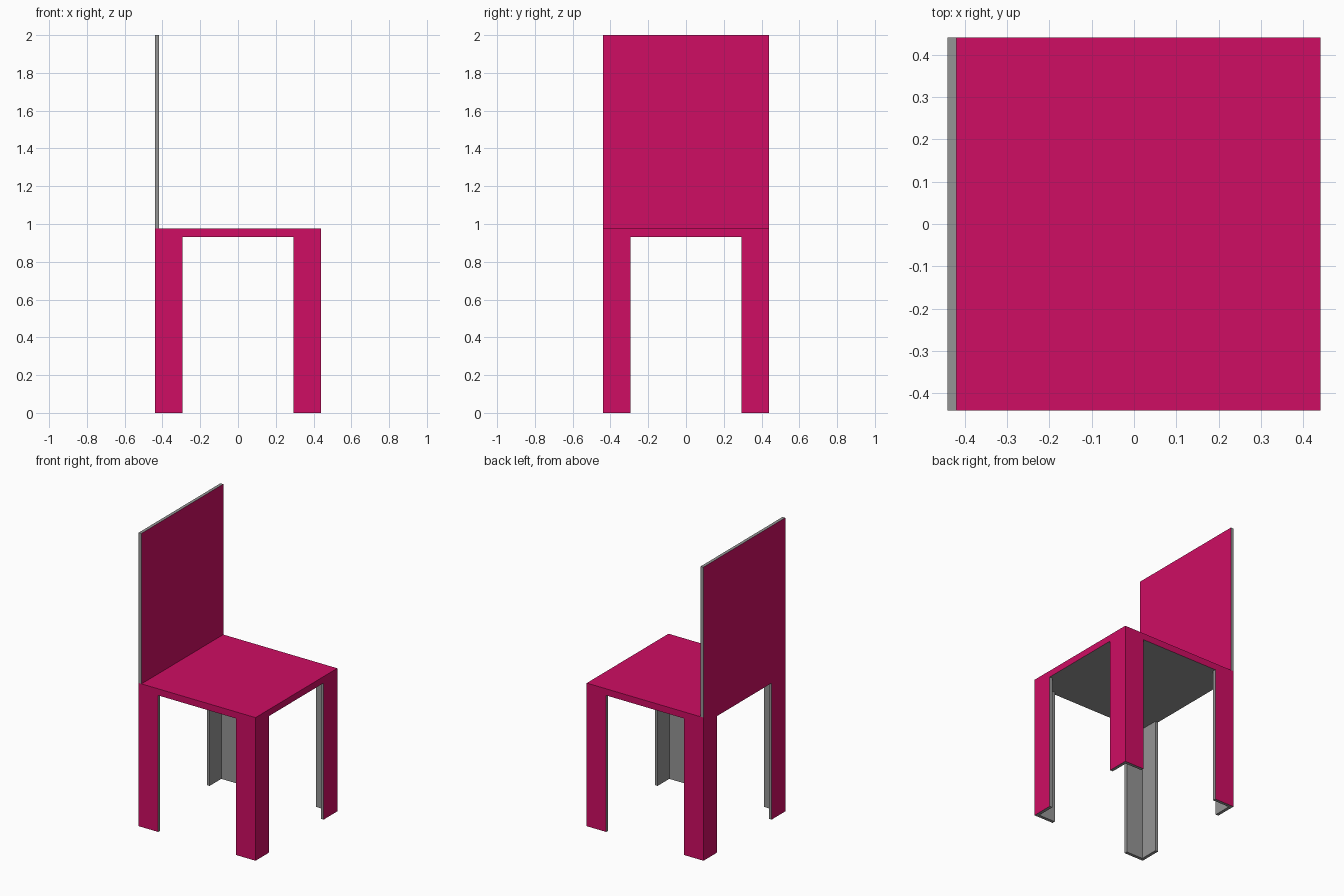
import bpy, bmesh
from itertools import product
from mathutils import Vector

if "Cube" in bpy.data.objects:
    bpy.data.objects.remove(bpy.data.objects["Cube"])

pink = bpy.data.materials.new("pink_paint")
pink.diffuse_color = (0.62, 0.004, 0.125, 1)
pink.use_nodes = True
pink.node_tree.nodes["Principled BSDF"].inputs["Base Color"].default_value = pink.diffuse_color
grey = bpy.data.materials.new("bare_grey")
grey.diffuse_color = (0.3, 0.3, 0.3, 1)
grey.use_nodes = True
grey.node_tree.nodes["Principled BSDF"].inputs["Base Color"].default_value = grey.diffuse_color

H, T, W = 0.44, 0.021, 0.147      # half width, board thickness, leg width
SEAT_LOW, SEAT_TOP, TOP = 0.93, 0.975, 2.0


def build(name, grids, solid, painted):
    """Skin the solid cells of a grid, paint the chosen faces, merge flat areas."""
    size = [len(g) - 1 for g in grids]
    inside = lambda c: all(0 <= c[a] < size[a] for a in range(3))
    bm = bmesh.new()
    for cell in product(*map(range, size)):
        if not solid(*cell):
            continue
        for axis, side in product(range(3), (0, 1)):
            near = list(cell)
            near[axis] += 2 * side - 1
            if inside(near) and solid(*near):
                continue
            u, v = (axis + 1) % 3, (axis + 2) % 3
            corners = []
            for du, dv in ((0, 0), (1, 0), (1, 1), (0, 1)):
                idx = list(cell)
                idx[axis] += side
                idx[u] += du
                idx[v] += dv
                corners.append(bm.verts.new(Vector([grids[a][idx[a]] for a in range(3)])))
            face = bm.faces.new(corners if side else corners[::-1])
            face.material_index = 0 if not inside(near) and painted(axis, side) else 1
    bmesh.ops.remove_doubles(bm, verts=bm.verts, dist=1e-5)
    bmesh.ops.dissolve_limit(bm, angle_limit=0.01, verts=bm.verts, edges=bm.edges,
                             delimit={'MATERIAL'})
    mesh = bpy.data.meshes.new(name)
    bm.to_mesh(mesh)
    bm.free()
    mesh.materials.append(pink)
    mesh.materials.append(grey)
    bpy.context.collection.objects.link(bpy.data.objects.new(name, mesh))


# Seat slab with four L-section corner legs
def seat_solid(i, j, k):
    on_rim = i in (0, 4) or j in (0, 4)
    return k == 1 or (on_rim and i != 2 and j != 2)


plan = [-H, T - H, W - H, H - W, H - T, H]
build("seat_and_legs", (plan, plan, [0, SEAT_LOW, SEAT_TOP]), seat_solid,
      lambda axis, side: axis < 2 or side == 1)

# Thin backrest panel, painted on its two broad faces
build("backrest", ([-H, T - H], [-H, H], [SEAT_TOP, TOP]),
      lambda i, j, k: True, lambda axis, side: axis == 0)
